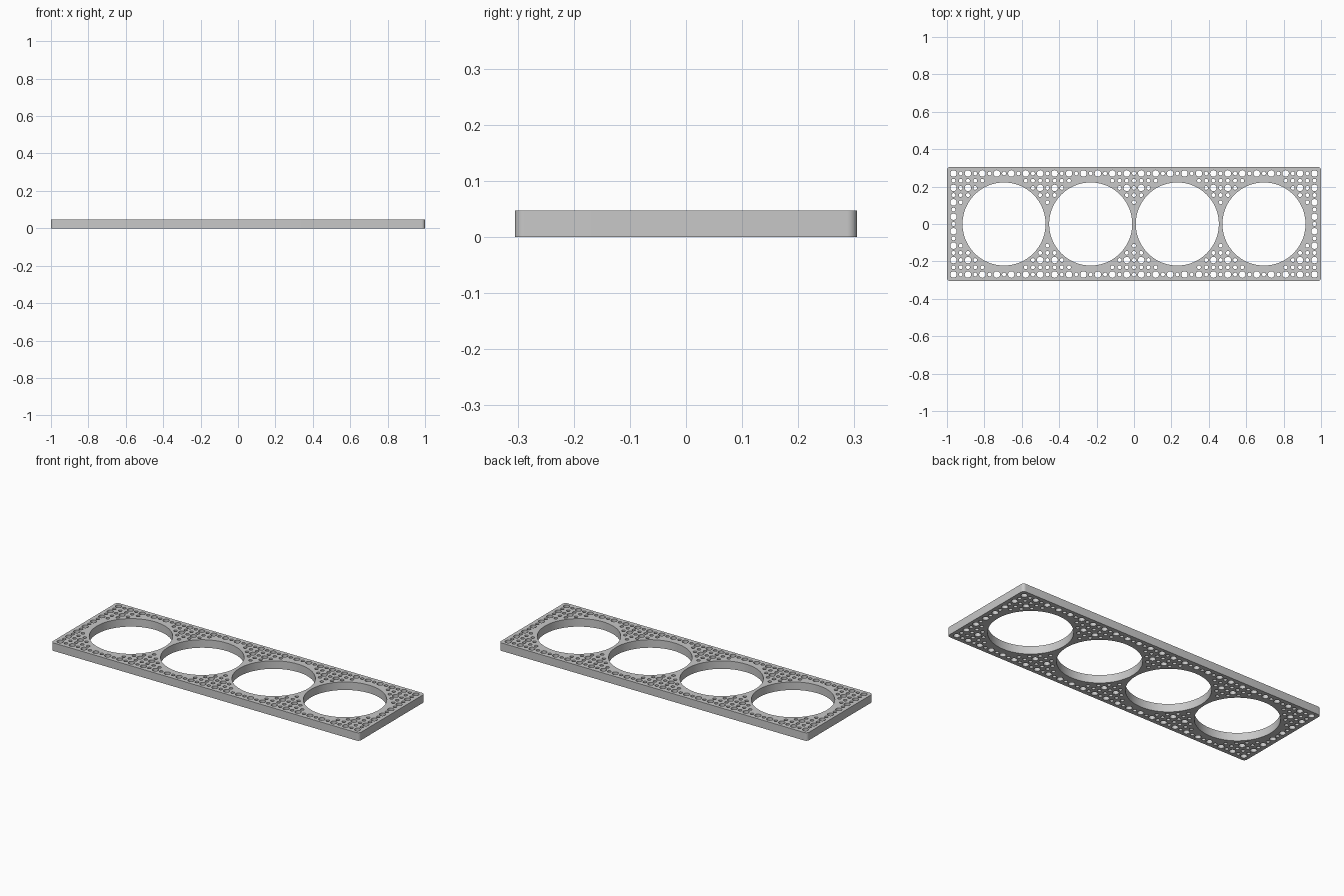
import bpy
import bmesh
from math import sin, cos, pi, hypot

cube = bpy.data.objects.get("Cube")
if cube:
    bpy.data.objects.remove(cube, do_unlink=True)

PITCH = 0.0386            # spacing of the hole grid
HALF_X, HALF_Y, THICK = 1.0, 0.305, 0.047
CORNER = 0.018
BORE_R, LARGE_R, SMALL_R = 0.222, 0.0173, 0.0103
BORE_COLUMNS = (-18, -6, 6, 18)   # bore centres in grid steps
KEEP_OUT = 6.36                   # least grid distance from a bore centre

# Material
grey = bpy.data.materials.new("plain_grey")
grey.use_nodes = True
colour = (0.58, 0.58, 0.58, 1)
grey.diffuse_color = colour
grey.node_tree.nodes["Principled BSDF"].inputs["Base Color"].default_value = colour

# Flat filled profile, extruded to the plate thickness
profile = bpy.data.curves.new("plate_profile", "CURVE")
profile.dimensions = "2D"
profile.fill_mode = "BOTH"
profile.extrude = THICK / 2


def add_loop(points):
    spline = profile.splines.new("POLY")
    spline.points.add(len(points) - 1)
    for p, (x, y) in zip(spline.points, points):
        p.co = (x, y, 0, 1)
    spline.use_cyclic_u = True


def arc(cx, cy, r, start, sweep, steps):
    return [(cx + r * cos(start + sweep * k / steps),
             cy + r * sin(start + sweep * k / steps)) for k in range(steps)]


def add_circle(cx, cy, r, steps):
    add_loop(arc(cx, cy, r, 0, 2 * pi, steps))


# Rounded rectangular outline
outline = []
for n, (sx, sy) in enumerate([(1, 1), (-1, 1), (-1, -1), (1, -1)]):
    cx, cy = sx * (HALF_X - CORNER), sy * (HALF_Y - CORNER)
    outline += arc(cx, cy, CORNER, n * pi / 2, pi / 2, 8)
    end = (n + 1) * pi / 2
    outline.append((cx + CORNER * cos(end), cy + CORNER * sin(end)))
add_loop(outline)

# Four large bores
for column in BORE_COLUMNS:
    add_circle(column * PITCH, 0, BORE_R, 128)

# Grid of holes around the bores: larger ones on odd columns and rows
for i in range(-25, 26):
    for j in range(-7, 8):
        if min(hypot(i - c, j) for c in BORE_COLUMNS) > KEEP_OUT:
            large = i % 2 and j % 2
            add_circle(i * PITCH, j * PITCH, LARGE_R if large else SMALL_R, 24)

# Turn the profile into a welded solid mesh
helper = bpy.data.objects.new("plate_profile", profile)
bpy.context.scene.collection.objects.link(helper)
bpy.context.view_layer.update()
graph = bpy.context.evaluated_depsgraph_get()
mesh = bpy.data.meshes.new_from_object(helper.evaluated_get(graph))
bpy.data.objects.remove(helper, do_unlink=True)

bm = bmesh.new()
bm.from_mesh(mesh)
bmesh.ops.remove_doubles(bm, verts=bm.verts, dist=0.0001)
bmesh.ops.translate(bm, verts=bm.verts, vec=(0, 0, THICK / 2))
bmesh.ops.recalc_face_normals(bm, faces=bm.faces)
bm.to_mesh(mesh)
bm.free()

mesh.name = "perforated_plate"
mesh.materials.clear()
mesh.materials.append(grey)
plate = bpy.data.objects.new("perforated_plate", mesh)
bpy.context.scene.collection.objects.link(plate)

# Smooth hole walls and corners, crisp rims
bpy.ops.object.select_all(action="DESELECT")
plate.select_set(True)
bpy.context.view_layer.objects.active = plate
bpy.ops.object.shade_smooth_by_angle(angle=pi / 6)
